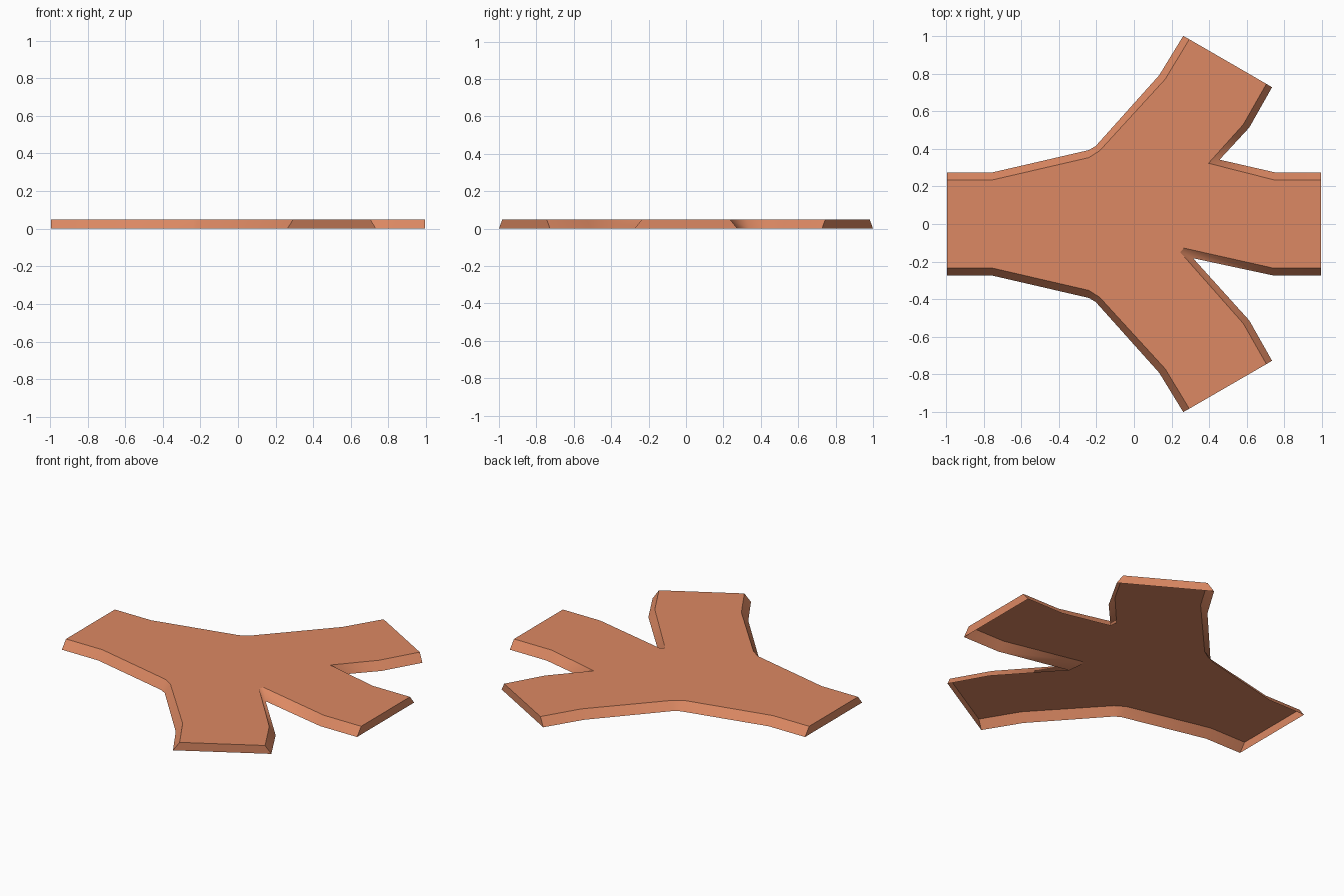
import bpy, bmesh, math

if "Cube" in bpy.data.objects:
    bpy.data.objects.remove(bpy.data.objects["Cube"])

HEIGHT = 0.05
END = 0.995

# Matching half outlines: wide base and narrower top, both running left to right
BASE = [(-END, .275), (-.75, .275), (-.24, .393), (-.203, .415), (.134, .791),
        (.262, 1), (.734, .727), (.613, .513)]
TOP = [(-END, .235), (-.75, .235), (-.24, .353), (-.182, .39), (.166, .77),
       (.294, .982), (.704, .745), (.581, .529)]
BASE_END = [(.747, .275), (END, .275)]
TOP_END = [(.743, .235), (END, .235)]


def outline(start, end, back_fork, front_fork):
    """Full loop: mirrored halves that differ only where the branches fork."""
    back = start + back_fork + end
    front = start + front_fork + end
    return back + [(x, -y) for x, y in reversed(front)]


base = outline(BASE, BASE_END, [(.455, .342)] * 2, [(.314, .182)] * 2)
top = outline(TOP, TOP_END, [(.396, .323)] * 2, [(.246, .15), (.265, .128)])

# Junction slab, open underneath, with sloping banks and upright cut ends
bm = bmesh.new()
low = [bm.verts.new((x, y, 0)) for x, y in base]
high = [bm.verts.new((x, y, HEIGHT)) for x, y in top]
bm.faces.new(high)
n = len(low)
for i in range(n):
    j = (i + 1) % n
    bm.faces.new((low[i], low[j], high[j], high[i]))
bmesh.ops.remove_doubles(bm, verts=bm.verts, dist=1e-4)
bmesh.ops.recalc_face_normals(bm, faces=bm.faces)

# Banks blend smoothly inside the forks, all other corners stay crisp
for f in bm.faces:
    f.smooth = True
for e in bm.edges:
    a, b = (v.co for v in e.verts)
    in_fork = abs(a.z - b.z) > .01 and all(.2 < v.x < .5 and abs(v.y) < .4 for v in (a, b))
    e.smooth = in_fork or e.calc_face_angle(0) < math.radians(25)
mesh = bpy.data.meshes.new("path_junction")
bm.to_mesh(mesh)
bm.free()

# Dirt colour
dirt = bpy.data.materials.new("dirt")
dirt.diffuse_color = (.72, .25, .125, 1)
dirt.use_nodes = True
dirt.node_tree.nodes["Principled BSDF"].inputs["Base Color"].default_value = dirt.diffuse_color
mesh.materials.append(dirt)

slab = bpy.data.objects.new("path_junction", mesh)
bpy.context.collection.objects.link(slab)
